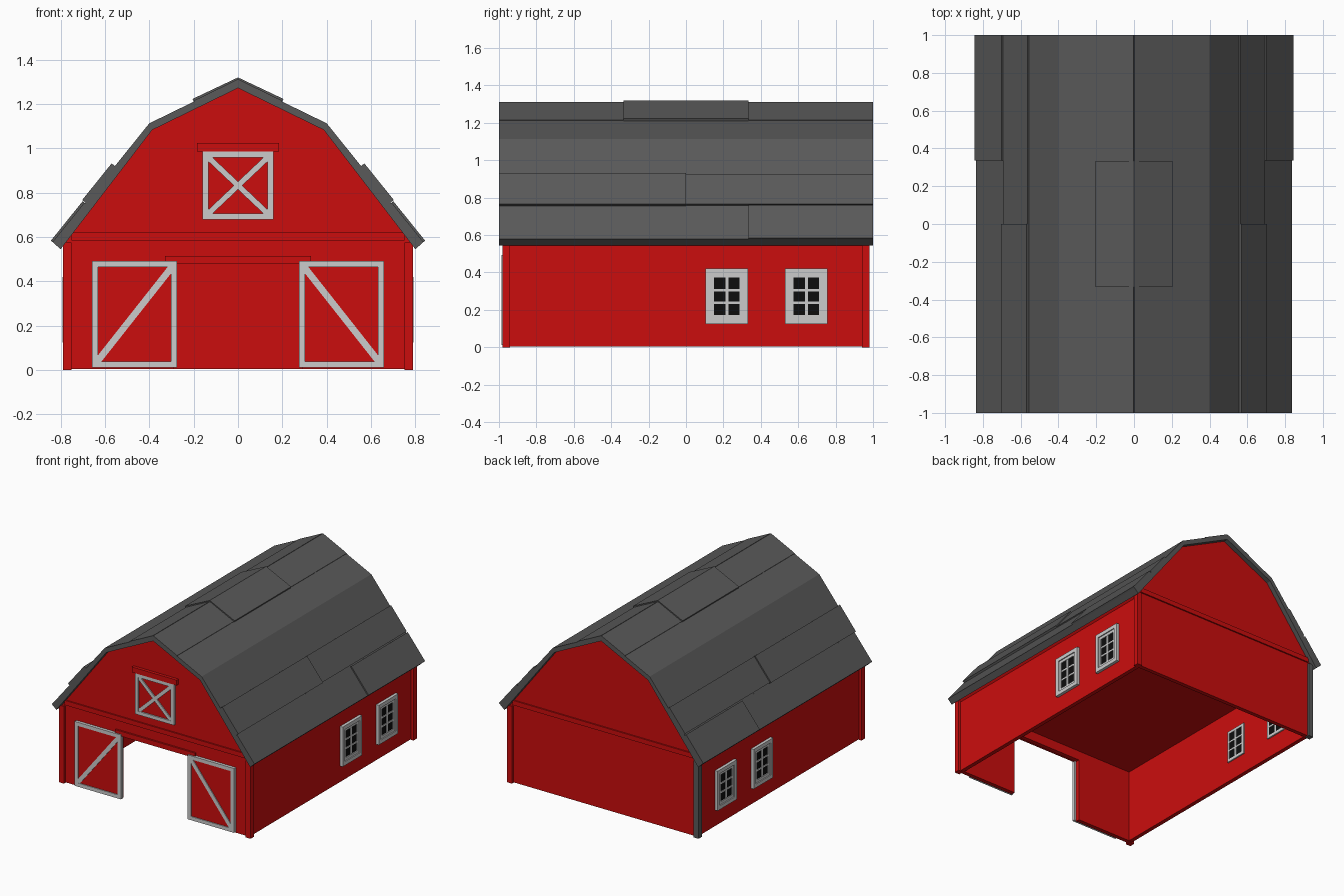
import bpy
import bmesh
from mathutils import Vector

if "Cube" in bpy.data.objects:
    bpy.data.objects.remove(bpy.data.objects["Cube"], do_unlink=True)


def material(name, rgb):
    m = bpy.data.materials.new(name)
    m.use_nodes = True
    m.diffuse_color = (*rgb, 1)
    m.node_tree.nodes["Principled BSDF"].inputs["Base Color"].default_value = (*rgb, 1)
    return m


RED = material("barn red", (0.6, 0.004, 0.004))
GREY = material("roof grey", (0.1, 0.1, 0.1))
WHITE = material("trim white", (0.6, 0.6, 0.6))
BLACK = material("glass black", (0.004, 0.004, 0.004))


def extrude(name, profile, y0, y1, mat):
    """Extrude an x-z outline along y."""
    bm = bmesh.new()
    face = bm.faces.new([bm.verts.new((x, y0, z)) for x, z in profile])
    new = bmesh.ops.extrude_face_region(bm, geom=[face])["geom"]
    moved = [v for v in new if isinstance(v, bmesh.types.BMVert)]
    bmesh.ops.translate(bm, verts=moved, vec=(0, y1 - y0, 0))
    bmesh.ops.recalc_face_normals(bm, faces=bm.faces)
    mesh = bpy.data.meshes.new(name)
    bm.to_mesh(mesh)
    bm.free()
    mesh.materials.append(mat)
    obj = bpy.data.objects.new(name, mesh)
    bpy.context.collection.objects.link(obj)
    return obj


def box(name, x0, x1, y0, y1, z0, z1, mat):
    return extrude(name, [(x0, z0), (x1, z0), (x1, z1), (x0, z1)], y0, y1, mat)


def strip(name, a, b, lift, y0, y1, mat, side=1):
    """Sheet lying on the line a-b, raised outward by lift."""
    a, b = Vector(a), Vector(b)
    d = (b - a).normalized()
    n = Vector((-d.y, d.x)) * lift
    pts = [a, b, b + n, a + n]
    return extrude(name, [(p.x * side, p.y) for p in pts], y0, y1, mat)


def bar(name, a, b, width, y0, y1, mat):
    """Straight bar centred on the line a-b."""
    a, b = Vector(a), Vector(b)
    d = (b - a).normalized()
    n = Vector((-d.y, d.x)) * width / 2
    return extrude(name, [a - n, b - n, b + n, a + n], y0, y1, mat)


def frame(name, x0, x1, z0, z1, w, y0, y1, mat):
    for z, end in ((z0, "bottom"), (z1 - w, "top")):
        box(f"{name}_{end}", x0, x1, y0, y1, z, z + w, mat)
    for x, end in ((x0, "stile_a"), (x1 - w, "stile_b")):
        box(f"{name}_{end}", x, x + w, y0, y1, z0 + w, z1 - w, mat)


def mirrored(profile):
    return profile + [(-x, z) for x, z in reversed(profile) if x > 0]


# Walls and the closed loft
WALL, END, EAVE, OPEN = 0.77, 0.965, 0.56, 0.29
extrude("front_wall", [(-WALL, 0.005), (-OPEN, 0.005), (-OPEN, 0.48), (OPEN, 0.48),
                       (OPEN, 0.005), (WALL, 0.005), (WALL, EAVE), (-WALL, EAVE)],
        -END, -END + 0.03, RED)
box("back_wall", -WALL, WALL, END - 0.03, END, 0.005, EAVE, RED)
extrude("loft", mirrored([(0, 1.28), (0.388, 1.088), (0.79, 0.57), (WALL, 0.55)]),
        -END, END, RED)
for s in (1, -1):
    tag = "left" if s > 0 else "right"
    x0, x1 = sorted((s * 0.74, s * WALL))
    box(f"{tag}_wall", x0, x1, -END + 0.03, END - 0.03, 0.005, EAVE, RED)
    # Corner posts, one of them grey
    for e in (1, -1):
        x0, x1 = sorted((s * 0.75, s * 0.79))
        y0, y1 = sorted((e * 0.94, e * 0.98))
        mat = GREY if s < 0 and e > 0 else RED
        box(f"{tag}_{'back' if e > 0 else 'front'}_post", x0, x1, y0, y1, 0, 0.575, mat)

# Trim bands at the foot of both gables
for e in (1, -1):
    y0, y1 = sorted((e * END, e * 0.975))
    box("gable_band", -0.75, 0.75, y0, y1, 0.585, 0.62, RED)

# Gambrel roof shell
RIDGE, KNEE, DRIP = Vector((0, 1.308)), Vector((0.4, 1.113)), Vector((0.833, 0.575))
extrude("roof_shell", mirrored([tuple(RIDGE), tuple(KNEE), tuple(DRIP), (0.8, 0.545)])[:4]
        + [(0.387, 1.083), (0, 1.272), (-0.387, 1.083), (-0.8, 0.545),
           (-DRIP.x, DRIP.y), (-KNEE.x, KNEE.y)], -1, 1, GREY)


def on_slope(x):
    return KNEE.lerp(DRIP, (x - KNEE.x) / (DRIP.x - KNEE.x))


# Overlapping roof sheets
for s in (1, -1):
    half = RIDGE.lerp(KNEE, 0.49)
    strip("upper_sheet", RIDGE, half, 0.004, -1, 1, GREY, s)
    strip("front_middle_sheet", on_slope(0.555), on_slope(0.688), 0.019, -1, 0, GREY, s)
    strip("back_middle_sheet", on_slope(0.555), on_slope(0.685), 0.01, 0, 1, GREY, s)
    strip("back_lower_sheet", on_slope(0.69), DRIP, 0.014, 0.335, 1, GREY, s)
    strip("front_lower_sheet", on_slope(0.69), DRIP, 0.004, -1, 0.335, GREY, s)

# Ridge cap
extrude("ridge_cap", mirrored([(0, 1.32), (0.205, 1.223), (0.197, 1.205)])[:3]
        + [(0, 1.3), (-0.197, 1.205), (-0.205, 1.223)], -0.333, 0.333, GREY)

# Sliding doors, pushed open, and their rail
box("door_rail", -0.33, 0.33, -0.978, -END, 0.478, 0.515, RED)
for s in (1, -1):
    x0, x1 = sorted((s * 0.275, s * 0.658))
    box("door_panel", x0 + 0.005, x1 - 0.005, -0.98, -END, 0.015, 0.488, RED)
    frame("door_frame", x0, x1, 0.012, 0.492, 0.027, -0.987, -END, WHITE)
    bar("door_brace", (s * 0.3, 0.463), (s * 0.633, 0.041), 0.03, -0.986, -0.97, WHITE)

# Loft hatch with crossed braces
box("hatch_panel", -0.155, 0.155, -0.975, -END, 0.685, 0.98, RED)
frame("hatch_frame", -0.16, 0.16, 0.68, 0.985, 0.026, -0.985, -END, WHITE)
for s in (1, -1):
    bar("hatch_brace", (-0.14 * s, 0.7), (0.14 * s, 0.965), 0.026, -0.983, -0.97, WHITE)
box("hatch_header", -0.185, 0.185, -0.988, -END, 0.985, 1.025, RED)

# Side windows, seen from both inside and outside
for s in (1, -1):
    def part(name, a, b, y0, y1, z0, z1, mat):
        x0, x1 = sorted((s * a, s * b))
        box(name, x0, x1, y0, y1, z0, z1, mat)

    for y in (0.218, 0.643):
        part("window_glass", 0.733, 0.777, y - 0.07, y + 0.07, 0.16, 0.38, BLACK)
        # Outer casing and inner sash
        for name, w, h, t, depth in (("casing", 0.114, 0.148, 0.028, 0.792),
                                     ("sash", 0.087, 0.12, 0.02, 0.784)):
            z0, z1 = 0.272 - h, 0.272 + h
            inner = 0.73 if name == "sash" else 0.76
            part(f"window_{name}_sill", inner, depth, y - w, y + w, z0, z0 + t, WHITE)
            part(f"window_{name}_head", inner, depth, y - w, y + w, z1 - t, z1, WHITE)
            for e in (1, -1):
                y0, y1 = sorted((y + e * (w - t), y + e * w))
                part(f"window_{name}_jamb", inner, depth, y0, y1, z0 + t, z1 - t, WHITE)
        # Glazing bars
        part("window_mullion", 0.73, 0.782, y - 0.008, y + 0.008, 0.165, 0.375, WHITE)
        for z in (0.238, 0.305):
            part("window_bar", 0.73, 0.781, y - 0.07, y + 0.07, z - 0.006, z + 0.006, WHITE)
